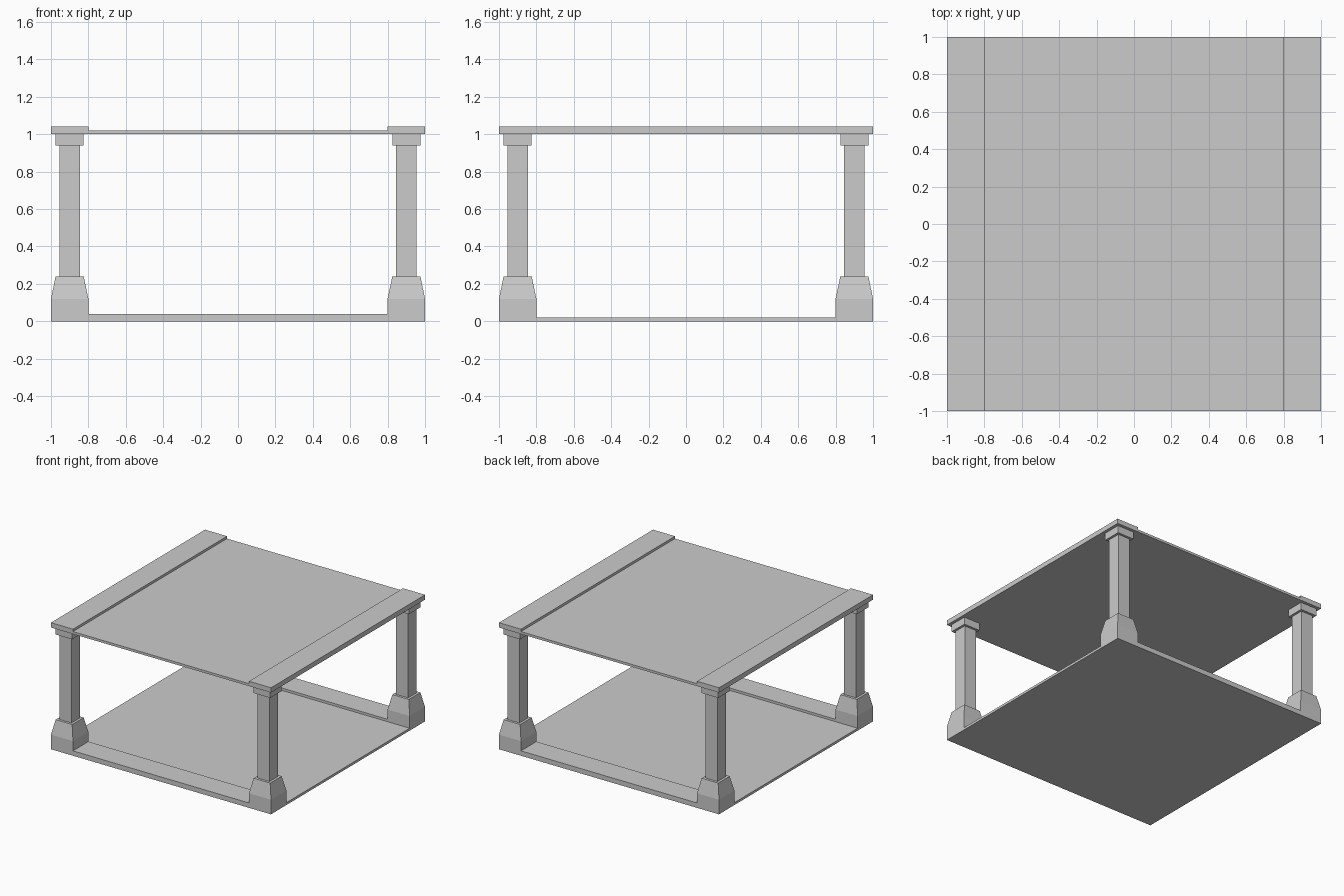
import bpy, bmesh

if "Cube" in bpy.data.objects:
    bpy.data.objects.remove(bpy.data.objects["Cube"])


def finish(bm, name):
    bmesh.ops.recalc_face_normals(bm, faces=bm.faces)
    mesh = bpy.data.meshes.new(name)
    bm.to_mesh(mesh)
    bm.free()
    obj = bpy.data.objects.new(name, mesh)
    bpy.context.collection.objects.link(obj)
    return obj


def box(name, x0, x1, y0, y1, z0, z1):
    bm = bmesh.new()
    bmesh.ops.create_cube(bm, size=1)
    bmesh.ops.scale(bm, vec=(x1 - x0, y1 - y0, z1 - z0), verts=bm.verts)
    bmesh.ops.translate(bm, vec=((x0 + x1) / 2, (y0 + y1) / 2, (z0 + z1) / 2), verts=bm.verts)
    return finish(bm, name)


def square_pillar(name, cx, cy, profile):
    # stacked square rings given as (half width, height), capped at both ends
    bm = bmesh.new()
    rings = [[bm.verts.new((cx + sx * h, cy + sy * h, z))
              for sx, sy in ((-1, -1), (1, -1), (1, 1), (-1, 1))]
             for h, z in profile]
    for low, high in zip(rings, rings[1:]):
        for i in range(4):
            j = (i + 1) % 4
            bm.faces.new((low[i], low[j], high[j], high[i]))
    bm.faces.new(rings[0][::-1])
    bm.faces.new(rings[-1])
    return finish(bm, name)


def extruded_profile(name, points):
    # outline in x and z, swept along the full depth
    bm = bmesh.new()
    face = bm.faces.new([bm.verts.new((x, -1, z)) for x, z in points])
    swept = bmesh.ops.extrude_face_region(bm, geom=[face])["geom"]
    verts = [v for v in swept if isinstance(v, bmesh.types.BMVert)]
    bmesh.ops.translate(bm, vec=(0, 2, 0), verts=verts)
    return finish(bm, name)


# Floor slab and the raised curbs at front and back
box("floor_slab", -1, 1, -0.8, 0.8, 0, 0.02)
box("front_curb", -0.8, 0.8, -1, -0.8, 0, 0.04)
box("back_curb", -0.8, 0.8, 0.8, 1, 0, 0.04)

# Corner pillars: block base, tapered plinth, shaft and cap
PILLAR = [(0.1, 0), (0.1, 0.12), (0.075, 0.24), (0.055, 0.24),
          (0.055, 0.94), (0.075, 0.94), (0.075, 1.0)]
for side, sx in (("left", -1), ("right", 1)):
    for end, sy in (("front", -1), ("back", 1)):
        square_pillar(f"{end}_{side}_pillar", 0.9 * sx, 0.9 * sy, PILLAR)

# Roof slab with raised bands along the left and right edges
extruded_profile("roof", [(-1, 1), (1, 1), (1, 1.04), (0.8, 1.04), (0.8, 1.02),
                          (-0.8, 1.02), (-0.8, 1.04), (-1, 1.04)])
